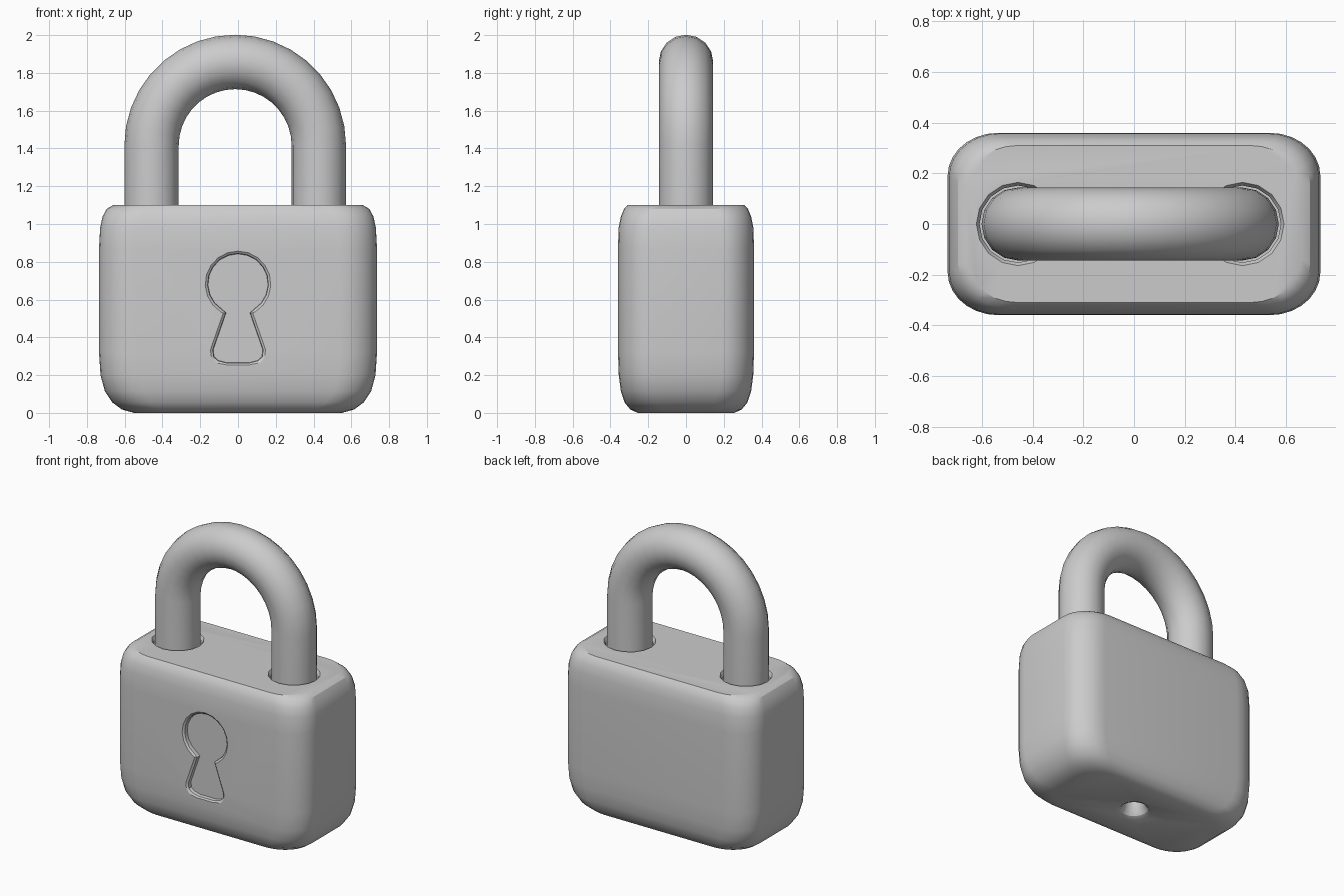
import bpy, bmesh
from math import sin, cos, pi, radians
from mathutils import Vector

if "Cube" in bpy.data.objects:
    bpy.data.objects.remove(bpy.data.objects["Cube"])


def loft(name, rings):
    """Skin a list of equal-length point rings and cap both ends."""
    bm = bmesh.new()
    loops = [[bm.verts.new(p) for p in ring] for ring in rings]
    n = len(loops[0])
    for a, b in zip(loops, loops[1:]):
        for i in range(n):
            j = (i + 1) % n
            bm.faces.new((a[i], a[j], b[j], b[i]))
    bm.faces.new(loops[0][::-1])
    bm.faces.new(loops[-1])
    bmesh.ops.recalc_face_normals(bm, faces=bm.faces)
    mesh = bpy.data.meshes.new(name)
    bm.to_mesh(mesh)
    bm.free()
    obj = bpy.data.objects.new(name, mesh)
    bpy.context.collection.objects.link(obj)
    return obj


def rounded_rect(z, hx, hy, rx=0.2, ry=0.17, steps=7):
    pts = []
    for q, (sx, sy) in enumerate([(1, 1), (-1, 1), (-1, -1), (1, -1)]):
        for k in range(steps + 1):
            a = (q + k / steps) * pi / 2
            pts.append((sx * (hx - rx) + rx * cos(a), sy * (hy - ry) + ry * sin(a), z))
    return pts


def circle(x, z, r, n=16):
    return [(x + r * cos(2 * pi * i / n), r * sin(2 * pi * i / n), z) for i in range(n)]


def keyhole(y, o):
    """Keyhole outline at depth y, shrunk inwards by o."""
    pts = []
    for k in range(17):
        a = radians(-58 + k * 296 / 16)
        pts.append(((0.175 - o) * cos(a), y, 0.683 + (0.175 - o) * sin(a)))
    left = [(-0.079 + o, 0.53), (-0.147 + o, 0.335), (-0.143 + o, 0.29 + o / 2),
            (-0.12 + o, 0.262 + o), (-0.06, 0.25 + o)]
    pts += [(x, y, z) for x, z in left]
    pts += [(-x, y, z) for x, z in reversed(left)]
    return pts


def cut(target, cutter):
    cutter.hide_render = True
    mod = target.modifiers.new("cut", 'BOOLEAN')
    mod.operation, mod.solver, mod.object = 'DIFFERENCE', 'EXACT', cutter
    bpy.context.view_layer.objects.active = target
    bpy.ops.object.modifier_apply(modifier=mod.name)
    bpy.data.objects.remove(cutter)


def smooth(obj, angle):
    bpy.ops.object.select_all(action='DESELECT')
    obj.select_set(True)
    bpy.context.view_layer.objects.active = obj
    bpy.ops.object.shade_smooth_by_angle(angle=radians(angle))


# Lock body: stacked rounded rectangles, softer at the bottom than the top
profile = [(0.0, 0.55, 0.255), (0.018, 0.615, 0.295), (0.055, 0.665, 0.325),
           (0.115, 0.705, 0.345), (0.2, 0.728, 0.356), (0.32, 0.736, 0.36),
           (0.87, 0.736, 0.36), (0.98, 0.73, 0.357), (1.04, 0.717, 0.345),
           (1.08, 0.695, 0.328), (1.1, 0.66, 0.31)]
body = loft("lock_body", [rounded_rect(*p) for p in profile])

# Shackle: round bar bent into a U
CX, HALF, BEND_Z, BAR = -0.015, 0.443, 1.415, 0.144
path = [(Vector((CX - HALF, 0, 0.97)), pi)]
path += [(Vector((CX + HALF * cos(a), 0, BEND_Z + HALF * sin(a))), a)
         for a in (pi - k * pi / 18 for k in range(19))]
path.append((Vector((CX + HALF, 0, 0.97)), 0))
rings = []
for c, a in path:
    out = Vector((cos(a), 0, sin(a)))
    rings.append([c + BAR * (out * cos(t) + Vector((0, 1, 0)) * sin(t))
                  for t in (2 * pi * i / 16 for i in range(16))])
shackle = loft("shackle", rings)

# Shackle sockets in the top of the body
for side in (-1, 1):
    x = CX + side * HALF
    cut(body, loft("socket_cutter", [circle(x, 0.99, 0.152), circle(x, 1.08, 0.152),
                                     circle(x, 1.101, 0.165), circle(x, 1.2, 0.165)]))

# Keyhole recess with a bevelled rim
cut(body, loft("keyhole_cutter", [keyhole(-0.45, 0), keyhole(-0.361, 0),
                                  keyhole(-0.35, 0.014), keyhole(-0.325, 0.016)]))

# Funnel-shaped drain hole under the body
cut(body, loft("drain_cutter", [circle(0, -0.1, 0.115), circle(0, -0.001, 0.115),
                                circle(0, 0.012, 0.088), circle(0, 0.04, 0.07),
                                circle(0, 0.1, 0.055)]))

smooth(body, 30)
smooth(shackle, 35)
